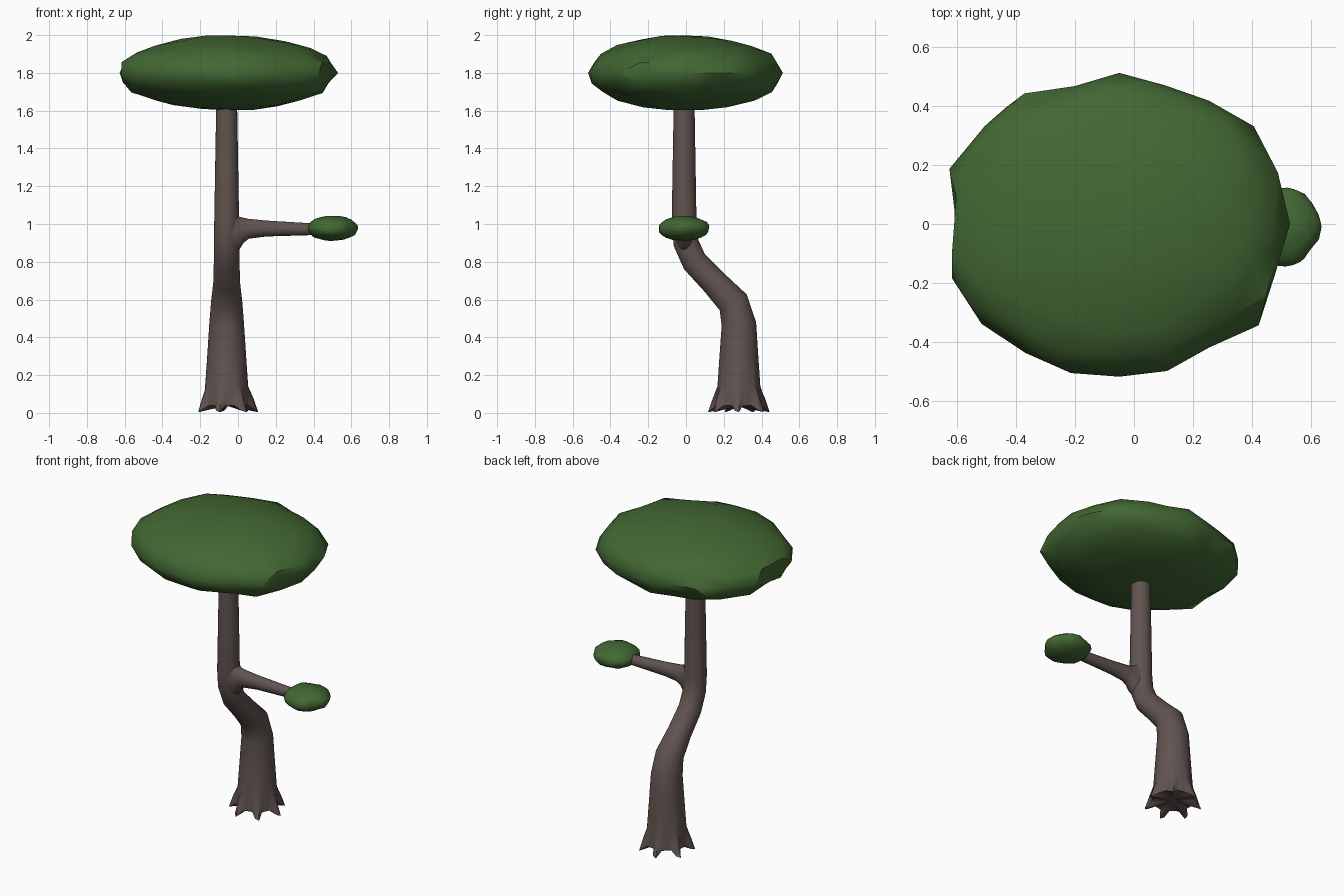
import bpy, bmesh, math, random
from mathutils import Vector

if "Cube" in bpy.data.objects:
    bpy.data.objects.remove(bpy.data.objects["Cube"])


def material(name, rgb):
    m = bpy.data.materials.new(name)
    m.diffuse_color = (*rgb, 1)
    m.use_nodes = True
    m.node_tree.nodes["Principled BSDF"].inputs["Base Color"].default_value = m.diffuse_color
    return m


bark = material("brown bark", (0.118, 0.088, 0.079))
leaf = material("green leaves", (0.055, 0.138, 0.033))


def finish(bm, name, mat, angle):
    bmesh.ops.recalc_face_normals(bm, faces=bm.faces)
    me = bpy.data.meshes.new(name)
    bm.to_mesh(me)
    bm.free()
    me.materials.append(mat)
    ob = bpy.data.objects.new(name, me)
    bpy.context.collection.objects.link(ob)
    bpy.ops.object.select_all(action='DESELECT')
    ob.select_set(True)
    bpy.context.view_layer.objects.active = ob
    bpy.ops.object.shade_smooth_by_angle(angle=math.radians(angle))
    return ob


def loft(name, rings, side, sides, mat, shape=None):
    """Tube through rings (centre, radius along side, radius across)."""
    bm = bmesh.new()
    pts = [Vector(r[0]) for r in rings]
    side = Vector(side)
    loops = []
    for i, (c, ra, rb) in enumerate(rings):
        tangent = (pts[min(i + 1, len(pts) - 1)] - pts[max(i - 1, 0)]).normalized()
        if i < 3 and shape:
            tangent = Vector((0, 0, 1))
        across = tangent.cross(side).normalized()
        loop = []
        for k in range(sides):
            a = math.tau * k / sides
            grow, drop = shape(i, a) if shape else (0, 0)
            p = pts[i] + side * (ra + grow) * math.cos(a) + across * (rb + grow) * math.sin(a)
            loop.append(bm.verts.new(p - Vector((0, 0, drop))))
        loops.append(loop)
    for lo, hi in zip(loops, loops[1:]):
        for k in range(sides):
            n = (k + 1) % sides
            bm.faces.new((lo[k], lo[n], hi[n], hi[k]))
    for loop, c in ((loops[0], pts[0]), (loops[-1], pts[-1])):
        mid = bm.verts.new(c)
        for k in range(sides):
            bm.faces.new((loop[k], loop[(k + 1) % sides], mid))
    return finish(bm, name, mat, 50)


# Trunk with an S-bend and seven pointed roots flaring at the base
def roots(i, a):
    lobe = max(0, math.cos(7 * a + 0.35)) ** 1.5
    grow = (0.05, 0.025, 0.0)[i] * lobe if i < 3 else 0
    return grow, 0.038 * lobe if i == 0 else 0


trunk_path = [(0.28, 0.038, 0.122), (0.28, 0.075, 0.12), (0.28, 0.14, 0.114),
              (0.28, 0.30, 0.103), (0.28, 0.47, 0.092), (0.25, 0.585, 0.083),
              (0.15, 0.69, 0.071), (0.045, 0.80, 0.068), (0.0, 0.90, 0.067),
              (-0.01, 1.0, 0.066), (-0.01, 1.3, 0.061), (-0.01, 1.65, 0.055)]
loft("trunk", [((-0.06, y, z), r, r) for y, z, r in trunk_path],
     (1, 0, 0), 42, bark, roots)

# Side branch, flaring where it leaves the trunk
branch_path = [(-0.05, 0.965, 0.058, 0.12), (0.0, 0.965, 0.05, 0.10),
               (0.018, 0.97, 0.046, 0.07), (0.055, 0.975, 0.042, 0.053),
               (0.15, 0.976, 0.038, 0.042), (0.42, 0.972, 0.03, 0.03)]
loft("side_branch", [((x, -0.01, z), ry, rz) for x, z, ry, rz in branch_path],
     (0, 1, 0), 16, bark)


# Foliage: faceted ellipsoids whose outline follows a radius by direction
def foliage(name, centre, height, radius, detail, jitter, seed):
    random.seed(seed)
    bm = bmesh.new()
    bmesh.ops.create_icosphere(bm, subdivisions=detail, radius=1)
    for v in bm.verts:
        r = radius(math.atan2(v.co.y, v.co.x))
        s = 1 + random.uniform(-jitter, jitter)
        v.co = Vector(centre) + Vector((v.co.x * r * s, v.co.y * r * s,
                                        v.co.z * height * s))
    return finish(bm, name, leaf, 40)


outline = [(0.53, 0), (0.49, 0.14), (0.43, 0.29), (0.3, 0.4), (0.12, 0.47),
           (-0.06, 0.52), (-0.22, 0.46), (-0.42, 0.42), (-0.55, 0.3),
           (-0.63, 0.15), (-0.61, 0), (-0.635, -0.17), (-0.53, -0.31),
           (-0.4, -0.41), (-0.24, -0.5), (-0.06, -0.515), (0.13, -0.49),
           (0.28, -0.4), (0.46, -0.33), (0.48, -0.16)]
polar = sorted((math.atan2(y, x + 0.05) % math.tau, math.hypot(x + 0.05, y))
               for x, y in outline)
polar.append((math.tau, polar[0][1]))


def crown_radius(a):
    a %= math.tau
    for (a0, r0), (a1, r1) in zip(polar, polar[1:]):
        if a <= a1:
            return r0 + (r1 - r0) * (a - a0) / (a1 - a0)
    return polar[0][1]


foliage("crown", (-0.05, 0, 1.8), 0.2, crown_radius, 3, 0.022, 4)
foliage("branch_leaves", (0.498, -0.01, 0.977), 0.067,
        lambda a: 0.135 + 0.004 * math.cos(5 * a), 3, 0.03, 7)
